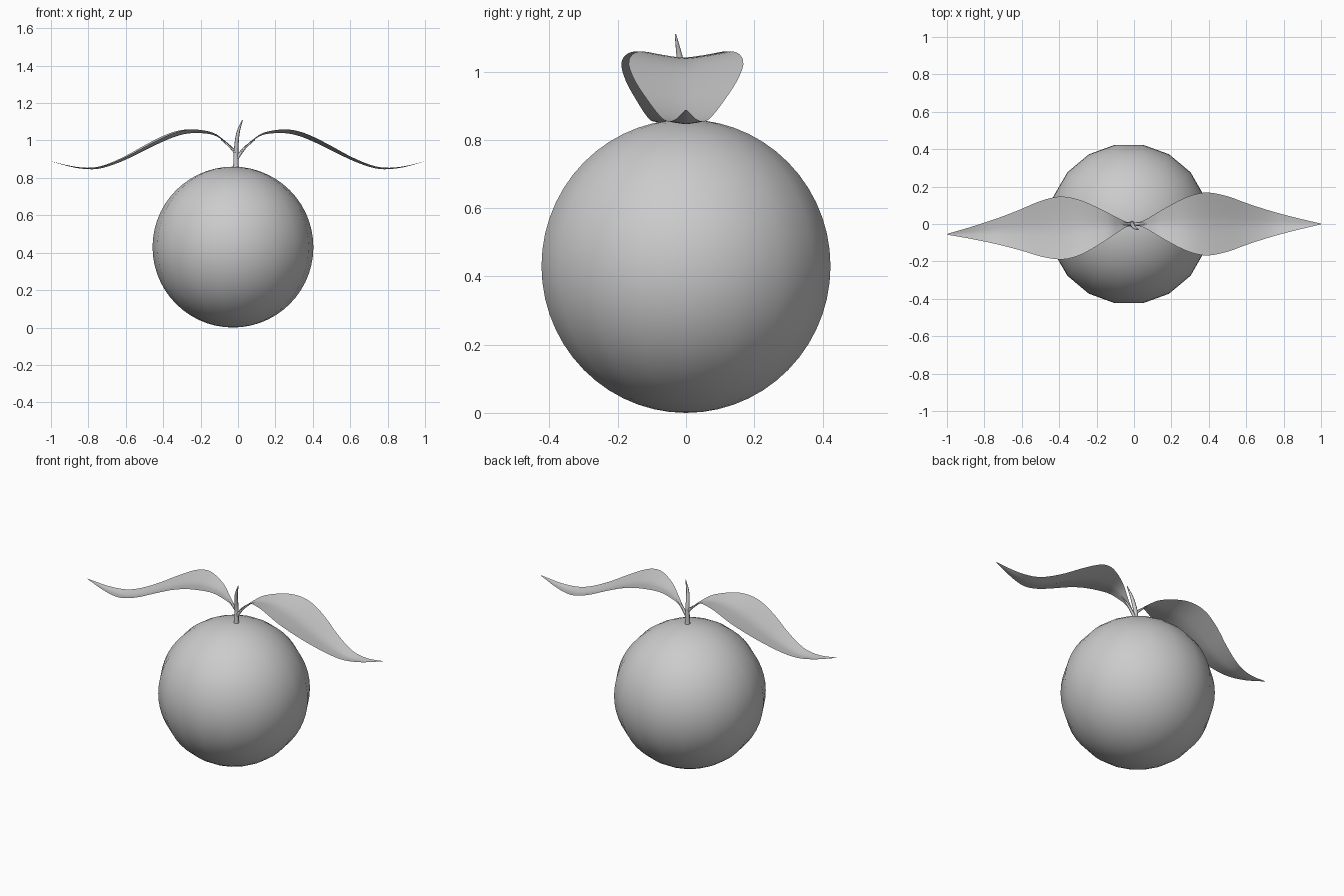
import bpy, bmesh, math
from mathutils import Vector

if "Cube" in bpy.data.objects:
    bpy.data.objects.remove(bpy.data.objects["Cube"])


def smooth_path(pts, steps):
    """Catmull-Rom interpolation of a list of tuples."""
    p = [Vector(q) for q in pts]
    p = [2 * p[0] - p[1]] + p + [2 * p[-1] - p[-2]]
    out = []
    for i in range(1, len(p) - 2):
        a, b, c, d = p[i - 1:i + 3]
        for k in range(steps):
            t = k / steps
            out.append(0.5 * (2 * b + (c - a) * t + (2 * a - 5 * b + 4 * c - d) * t ** 2
                              + (3 * b - a - 3 * c + d) * t ** 3))
    out.append(p[-2])
    return out


def finish(name, bm):
    me = bpy.data.meshes.new(name)
    bm.normal_update()
    bm.to_mesh(me)
    bm.free()
    for f in me.polygons:
        f.use_smooth = True
    ob = bpy.data.objects.new(name, me)
    bpy.context.collection.objects.link(ob)
    return ob


def tube(name, pts, sides=8):
    """Tapered tube through (x, y, z, radius) points, closed at both ends."""
    path = smooth_path(pts, 4)
    bm = bmesh.new()
    rings = []
    for i, q in enumerate(path):
        d = (path[min(i + 1, len(path) - 1)] - path[max(i - 1, 0)]).to_3d().normalized()
        u = Vector((0, 1, 0)).cross(d).normalized()
        w = d.cross(u)
        rings.append([bm.verts.new(q.to_3d() + q.w * (u * math.cos(a) + w * math.sin(a)))
                      for a in (2 * math.pi * k / sides for k in range(sides))])
    for r, s in zip(rings, rings[1:]):
        for k in range(sides):
            j = (k + 1) % sides
            bm.faces.new((r[k], r[j], s[j], s[k]))
    bm.faces.new(rings[0][::-1])
    bm.faces.new(rings[-1])
    return finish(name, bm)


# Leaf stations: x, midrib height, half width, rise of the edges
LEAF = [(0.0, 0.915, 0.008), (0.04, 0.967, 0.014), (0.08, 1.0, 0.034),
        (0.14, 1.032, 0.070), (0.24, 1.040, 0.125), (0.32, 1.026, 0.157),
        (0.40, 0.995, 0.168), (0.50, 0.947, 0.148), (0.60, 0.898, 0.112),
        (0.70, 0.860, 0.079), (0.78, 0.846, 0.056), (0.88, 0.856, 0.030),
        (1.0, 0.888, 0.002)]


def leaf(name, side, turn):
    bm = bmesh.new()
    n = 4
    rows = []
    for x, z, w in smooth_path(LEAF, 3):
        rows.append([bm.verts.new((side * x, w * k / n, z + 0.155 * w * abs(k / n) ** 1.3))
                     for k in range(-n, n + 1)])
    for r, s in zip(rows, rows[1:]):
        for k in range(2 * n):
            f = (r[k], s[k], s[k + 1], r[k + 1])
            bm.faces.new(f if side > 0 else f[::-1])
    ob = finish(name, bm)
    ob.rotation_euler.z = turn
    return ob


# Round fruit
bm = bmesh.new()
bmesh.ops.create_uvsphere(bm, u_segments=18, v_segments=28, radius=0.43)
fruit = finish("fruit", bm)
fruit.location = (-0.027, 0, 0.43)
fruit.rotation_euler.z = math.pi / 2

# Central stem, curving to a thin tip
tube("stem", [(-0.011, 0.0, 0.835, 0.018), (-0.011, 0.0, 0.88, 0.014),
              (-0.010, 0.0, 0.95, 0.012), (0.0, -0.018, 1.04, 0.009),
              (0.024, -0.031, 1.11, 0.002)])

# Leaves and their short stalks
for name, side, turn in (("right", 1, 0), ("left", -1, math.radians(3.15))):
    leaf(name + "_leaf", side, turn)
    tube(name + "_leaf_stalk", [(-0.01, 0, 0.895, 0.009), (side * 0.008, 0, 0.925, 0.009),
                                (side * 0.04, 0, 0.965, 0.007), (side * 0.09, 0, 1.004, 0.002)])
